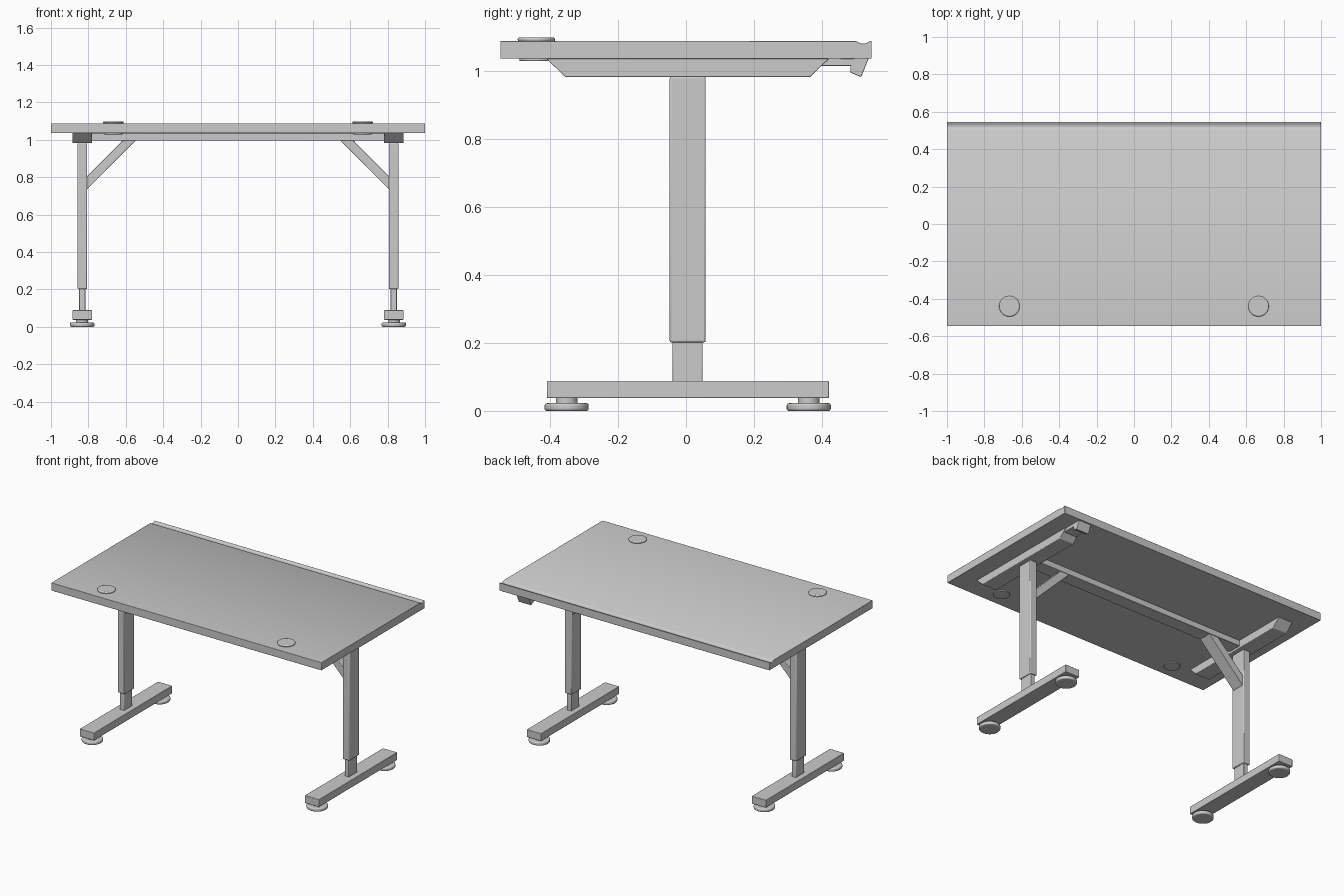
import bpy, bmesh, math
from mathutils import Matrix

if "Cube" in bpy.data.objects:
    bpy.data.objects.remove(bpy.data.objects["Cube"])


def finish(name, bm, bevel=0.0, segments=2):
    bmesh.ops.recalc_face_normals(bm, faces=bm.faces)
    mesh = bpy.data.meshes.new(name)
    bm.to_mesh(mesh)
    bm.free()
    obj = bpy.data.objects.new(name, mesh)
    bpy.context.collection.objects.link(obj)
    if bevel:
        mod = obj.modifiers.new("soft_edges", "BEVEL")
        mod.width = bevel
        mod.segments = segments
        mod.limit_method = "ANGLE"
        mod.angle_limit = math.radians(40)
    bpy.ops.object.select_all(action="DESELECT")
    bpy.context.view_layer.objects.active = obj
    obj.select_set(True)
    bpy.ops.object.shade_smooth_by_angle(angle=math.radians(35))
    return obj


def prism(name, points, axis, a, b, bevel=0.0):
    """Extrude a profile: axis 'x' takes (y, z) points, axis 'y' takes (x, z)."""
    bm = bmesh.new()
    place = (lambda p, t: (t, p[0], p[1])) if axis == "x" else (lambda p, t: (p[0], t, p[1]))
    face = bm.faces.new([bm.verts.new(place(p, a)) for p in points])
    moved = bmesh.ops.extrude_face_region(bm, geom=[face])["geom"]
    step = (b - a, 0, 0) if axis == "x" else (0, b - a, 0)
    bmesh.ops.translate(bm, vec=step, verts=[v for v in moved if isinstance(v, bmesh.types.BMVert)])
    return finish(name, bm, bevel)


def box(name, x, y, z, bevel=0.0):
    x0, x1 = sorted(x)
    return prism(name, [(y[0], z[0]), (y[1], z[0]), (y[1], z[1]), (y[0], z[1])], "x", x0, x1, bevel)


def disc(name, x, y, z0, z1, r, bevel=0.0):
    bm = bmesh.new()
    bmesh.ops.create_cone(bm, cap_ends=True, segments=40, radius1=r, radius2=r, depth=z1 - z0,
                          matrix=Matrix.Translation((x, y, (z0 + z1) / 2)))
    return finish(name, bm, bevel, 3)


# Tabletop with a shallow pen groove along the back edge
groove = [(0.542 - 0.042 * i / 10, 1.0885 - 0.008 * math.sin(math.pi * i / 10)) for i in range(11)]
prism("tabletop", [(-0.546, 1.036), (0.546, 1.036), (0.546, 1.0885)] + groove + [(-0.546, 1.0885)],
      "x", -1, 1, 0.002)

# Crossbar under the top
box("crossbar", (-0.785, 0.785), (-0.04, 0.052), (0.996, 1.036), 0.003)

for s, side in ((-1, "left"), (1, "right")):
    # Tapered support arm under the top
    prism(side + "_support_arm", [(-0.41, 1.036), (-0.355, 0.982), (0.365, 0.982), (0.42, 1.036)],
          "x", s * 0.833 - 0.053, s * 0.833 + 0.053, 0.003)
    # Telescopic leg
    box(side + "_outer_leg", (s * 0.807, s * 0.858), (-0.048, 0.058), (0.202, 0.983), 0.005)
    box(side + "_inner_leg", (s * 0.816, s * 0.849), (-0.039, 0.049), (0.085, 0.21), 0.004)
    # Diagonal brace from leg to crossbar
    prism(side + "_brace", [(s * 0.808, 0.735), (s * 0.808, 0.805), (s * 0.617, 0.997), (s * 0.547, 0.997)],
          "y", -0.038, 0.05, 0.003)
    # Foot beam with two levelling pads
    box(side + "_foot_beam", (s * 0.78, s * 0.886), (-0.409, 0.42), (0.038, 0.089), 0.003)
    for y, end in ((-0.351, "front"), (0.361, "back")):
        disc(f"{side}_{end}_pad", s * 0.833, y, 0.0, 0.023, 0.065, 0.007)
        disc(f"{side}_{end}_pad_stem", s * 0.833, y, 0.02, 0.04, 0.032)
    # Cable grommet through the top
    disc(side + "_grommet_cap", s * 0.666, -0.44, 1.086, 1.099, 0.055, 0.006)
    disc(side + "_grommet_sleeve", s * 0.666, -0.44, 1.029, 1.088, 0.05, 0.003)

# Height control paddle under the right back corner
box("control_mount", (0.787, 0.879), (0.37, 0.49), (1.015, 1.037), 0.002)
prism("control_paddle", [(0.484, 1.037), (0.484, 0.995), (0.515, 0.982), (0.537, 1.037)],
      "x", 0.787, 0.879, 0.002)
